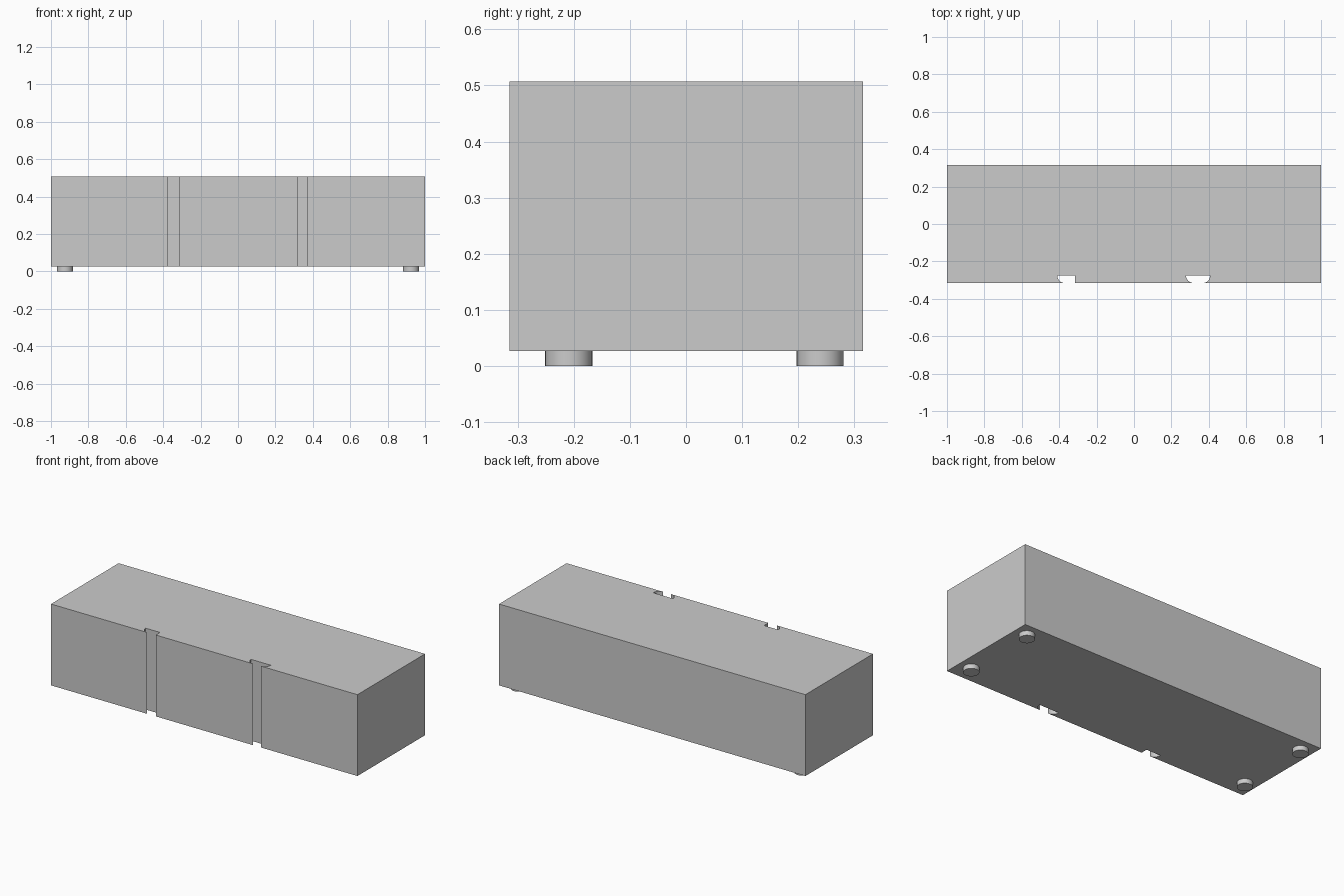
import bpy, bmesh, math

if "Cube" in bpy.data.objects:
    bpy.data.objects.remove(bpy.data.objects["Cube"])

Z0, Z1 = 0.027, 0.507      # underside and top of the body
Y = 0.315                  # half depth
YG = -0.275                # back wall of the finger grooves
N = 6                      # segments per curved lip


def finish(bm, name):
    bmesh.ops.recalc_face_normals(bm, faces=bm.faces)
    me = bpy.data.meshes.new(name)
    bm.to_mesh(me)
    bm.free()
    ob = bpy.data.objects.new(name, me)
    bpy.context.collection.objects.link(ob)
    return ob


def lip(x_open, x_in):
    """Scooped undercut from the front opening to the groove's back wall."""
    pts = []
    for i in range(N + 1):
        a = math.pi / 2 * i / N
        pts.append((x_open + (x_in - x_open) * math.sin(a),
                    YG - (Y + YG) * math.cos(a)))
    return pts


# Body: plan outline with two full-height finger-pull grooves in the front
outline = [(-1, -Y)]
outline += lip(-0.373, -0.41)
outline += [(-0.316, YG), (-0.316, -Y)]
outline += lip(0.317, 0.278)
outline += lip(0.37, 0.407)[::-1]
outline += [(1, -Y), (1, Y), (-1, Y)]

bm = bmesh.new()
base = bm.faces.new([bm.verts.new((x, y, Z0)) for x, y in outline])
ext = bmesh.ops.extrude_face_region(bm, geom=[base], use_keep_orig=True)
top = [g for g in ext["geom"] if isinstance(g, bmesh.types.BMVert)]
bmesh.ops.translate(bm, verts=top, vec=(0, 0, Z1 - Z0))
finish(bm, "cabinet_body")

# Feet: four short round pads
for side, x in (("left", -0.925), ("right", 0.925)):
    for end, y in (("front", -0.209), ("back", 0.239)):
        bpy.ops.mesh.primitive_cylinder_add(
            vertices=32, radius=0.042, depth=Z0, location=(x, y, Z0 / 2))
        foot = bpy.context.object
        foot.name = f"foot_{end}_{side}"
        bpy.ops.object.shade_smooth_by_angle()
